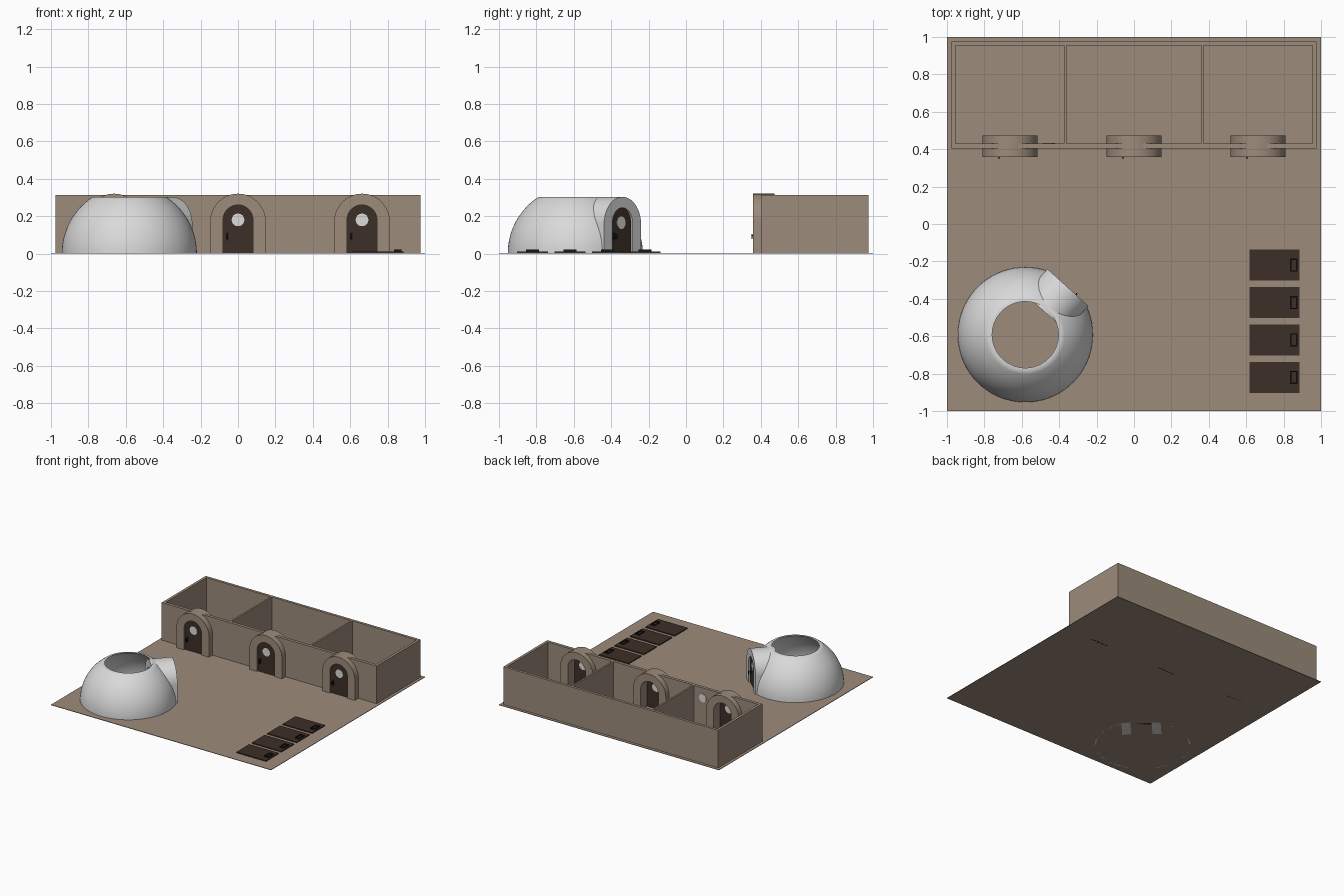
import bpy, bmesh, math
from mathutils import Matrix, Vector

if "Cube" in bpy.data.objects:
    bpy.data.objects.remove(bpy.data.objects["Cube"])

def mat(name, c):
    m = bpy.data.materials.new(name)
    m.diffuse_color = (*c, 1)
    m.use_nodes = True
    m.node_tree.nodes["Principled BSDF"].inputs["Base Color"].default_value = m.diffuse_color
    return m

SAND = mat("sandstone", (0.335, 0.262, 0.196))
WHITE = mat("white_plaster", (0.70, 0.70, 0.70))
WOOD = mat("dark_wood", (0.047, 0.029, 0.020))
GLASS = mat("pale_glass", (0.72, 0.72, 0.72))
IRON = mat("black_iron", (0.012, 0.010, 0.009))

def finish(name, bm, m, M=Matrix()):
    bmesh.ops.recalc_face_normals(bm, faces=bm.faces)
    me = bpy.data.meshes.new(name)
    bm.to_mesh(me)
    bm.free()
    ob = bpy.data.objects.new(name, me)
    me.materials.append(m)
    ob.matrix_world = M
    bpy.context.collection.objects.link(ob)
    return ob

def box(name, lo, hi, m, M=Matrix()):
    bm = bmesh.new()
    bmesh.ops.create_cube(bm, size=1)
    for v in bm.verts:
        v.co = Vector([lo[i] + (v.co[i] + 0.5) * (hi[i] - lo[i]) for i in range(3)])
    return finish(name, bm, m, M)

def arch(r, spring, base=0.0, n=32):
    """Arch outline in (x, z), from the right foot over the top to the left foot."""
    curve = [(r * math.cos(math.pi * i / n), spring + r * math.sin(math.pi * i / n)) for i in range(n + 1)]
    return [(r, base)] + curve + [(-r, base)]

def prism(name, pts, y0, y1, m, M=Matrix()):
    bm = bmesh.new()
    f = bm.faces.new([bm.verts.new((x, y0, z)) for x, z in pts])
    res = bmesh.ops.extrude_face_region(bm, geom=[f])
    for v in res["geom"]:
        if isinstance(v, bmesh.types.BMVert):
            v.co.y = y1
    return finish(name, bm, m, M)

def ring(name, outer, inner, y0, y1, m, M=Matrix()):
    bm = bmesh.new()
    rows = [[bm.verts.new((x, y, z)) for x, z in p]
            for p, y in ((outer, y0), (outer, y1), (inner, y1), (inner, y0))]
    n = len(outer)
    for a in range(4):
        for i in range(n - 1):
            p, q = rows[a], rows[(a + 1) % 4]
            bm.faces.new((p[i], p[i + 1], q[i + 1], q[i]))
    for i in (0, n - 1):
        bm.faces.new([r[i] for r in rows])
    return finish(name, bm, m, M)

def smooth(ob, angle=35):
    bpy.ops.object.select_all(action='DESELECT')
    ob.select_set(True)
    bpy.context.view_layer.objects.active = ob
    bpy.ops.object.shade_smooth_by_angle(angle=math.radians(angle))

def cut(ob, cutter):
    md = ob.modifiers.new("cut", 'BOOLEAN')
    md.operation, md.solver, md.object = 'DIFFERENCE', 'EXACT', cutter
    bpy.context.view_layer.update()
    bpy.context.view_layer.objects.active = ob
    bpy.ops.object.modifier_apply(modifier="cut")
    bpy.data.objects.remove(cutter)

def disc(x, z, r, n=24):
    return [(x + r * math.cos(2 * math.pi * i / n), z + r * math.sin(2 * math.pi * i / n)) for i in range(n)]

def doorway(tag, M, depth, outer_spring, door_spring, m):
    """Arched surround with door; local front face at y = 0, facing -y."""
    smooth(ring(tag + "_surround", arch(0.148, outer_spring), arch(0.08, door_spring), 0, depth, m, M))
    prism(tag + "_door", arch(0.08, door_spring), 0.012, 0.03, WOOD, M)
    prism(tag + "_door_window", disc(0, door_spring, 0.034), 0.009, 0.033, GLASS, M)
    # handle: back plate, stem and grip
    box(tag + "_handle_plate", (-0.064, 0.008, 0.07), (-0.052, 0.013, 0.112), IRON, M)
    box(tag + "_handle_stem", (-0.061, -0.004, 0.092), (-0.055, 0.01, 0.1), IRON, M)
    box(tag + "_handle_grip", (-0.063, -0.01, 0.078), (-0.053, -0.004, 0.104), IRON, M)

# ground slab
box("ground_slab", (-1, -1, 0), (1, 1, 0.004), SAND)

# roofless house with three rooms
house = box("house_walls", (-0.977, 0.405, 0.002), (0.977, 0.977, 0.313), SAND)
for x0, x1 in ((-0.955, -0.374), (-0.36, 0.357), (0.371, 0.955)):
    cut(house, box("room_cutter", (x0, 0.43, 0.004), (x1, 0.955, 0.5), SAND))
for i, x in enumerate((-0.663, 0, 0.663)):
    M = Matrix.Translation((x, 0.359, 0))
    cut(house, prism("opening_cutter", arch(0.1, 0.18, 0.004), 0.03, 0.09, SAND, M))
    doorway(f"house_{i + 1}", M, 0.115, 0.172, 0.18, SAND)

# round pane on the inside of the left room
prism("inner_pane", disc(-0.455, 0.23, 0.033), 0.428, 0.434, GLASS)

# open-topped dome shell
C = Vector((-0.581, -0.592, 0))
R, T, TOP = 0.361, 0.010, 0.303
def arc(r, n=20):
    a = math.asin(TOP / r)
    return [(r * math.cos(a * i / n), r * math.sin(a * i / n)) for i in range(n + 1)]
profile = arc(R) + arc(R - T)[::-1]
bm = bmesh.new()
SEG = 72
cols = [[bm.verts.new((r * math.cos(2 * math.pi * s / SEG), r * math.sin(2 * math.pi * s / SEG), z))
         for r, z in profile] for s in range(SEG)]
k = len(profile)
for s in range(SEG):
    a, b = cols[s], cols[(s + 1) % SEG]
    for j in range(k):
        bm.faces.new((a[j], b[j], b[(j + 1) % k], a[(j + 1) % k]))
dome = finish("dome_shell", bm, WHITE, Matrix.Translation(C))

# dome porch, turned towards the courtyard
ang = math.radians(48)
front = C + Vector((math.cos(ang), math.sin(ang), 0)) * 0.34
P = Matrix.Translation(front) @ Matrix.Rotation(ang + math.pi / 2, 4, 'Z')
cut(dome, prism("porch_cutter", arch(0.14, 0.155, -0.05), -0.2, 0.17, WHITE, P))
smooth(dome)
doorway("dome", P, 0.18, 0.155, 0.165, WHITE)

# four hatches lying on the ground, each with a raised pull loop
for i in range(4):
    H = Matrix.Translation((0, -0.22 - 0.2 * i, 0))
    n = f"hatch_{i + 1}"
    box(n, (0.618, -0.083, 0.003), (0.886, 0.083, 0.012), WOOD, H)
    for part, lo, hi in (("bar", (0.866, -0.035), (0.873, 0.035)),
                         ("hinge", (0.835, -0.035), (0.842, 0.035)),
                         ("side_a", (0.835, -0.035), (0.873, -0.028)),
                         ("side_b", (0.835, 0.028), (0.873, 0.035))):
        box(f"{n}_pull_{part}", (*lo, 0.011), (*hi, 0.021), IRON, H)
